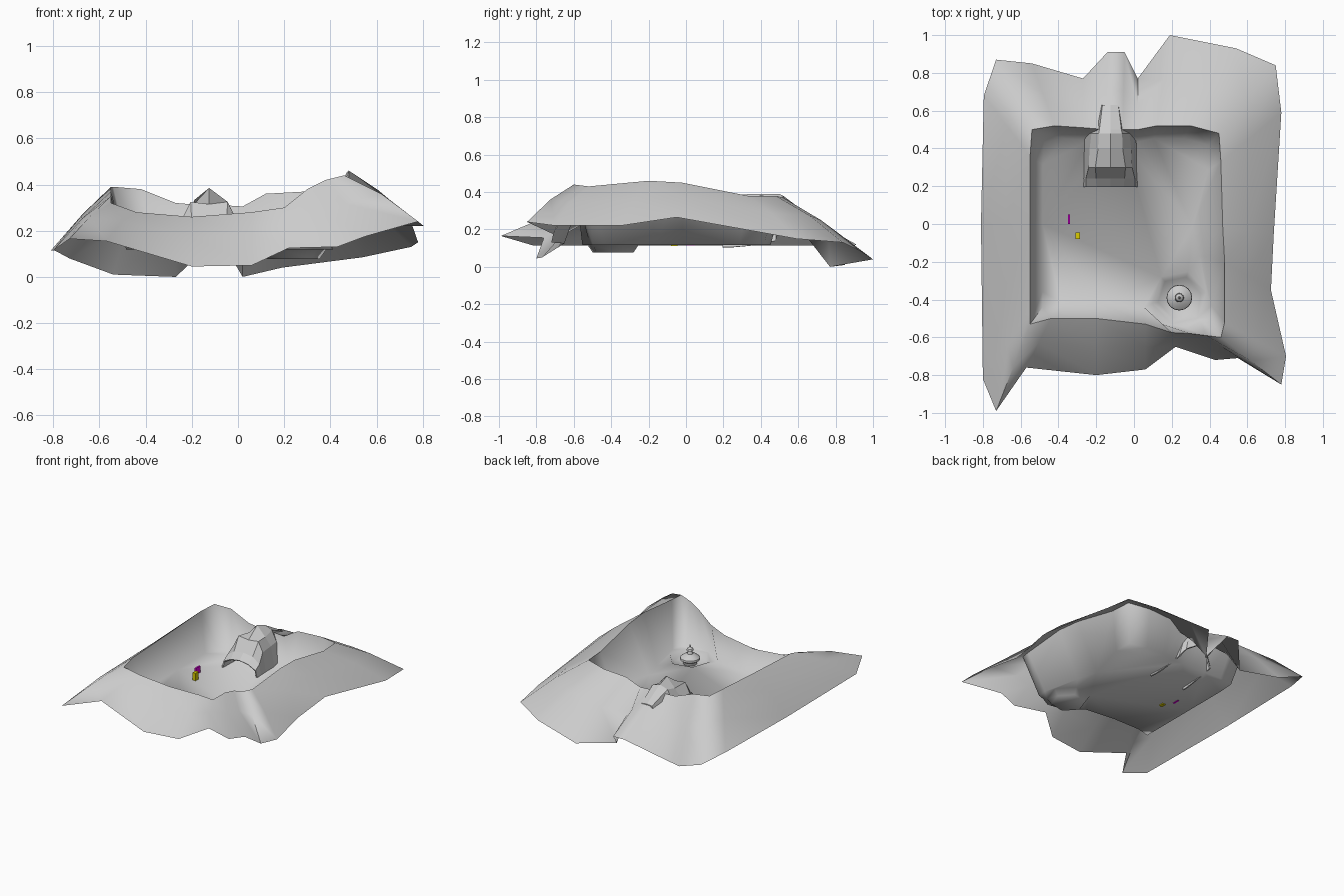
import bpy, bmesh, math
from mathutils import Vector

if "Cube" in bpy.data.objects:
    bpy.data.objects.remove(bpy.data.objects["Cube"])


def make_object(name, bm, smooth=None, color=None):
    me = bpy.data.meshes.new(name)
    bm.to_mesh(me)
    bm.free()
    ob = bpy.data.objects.new(name, me)
    bpy.context.collection.objects.link(ob)
    if color:
        mat = bpy.data.materials.new(name + "_colour")
        mat.diffuse_color = color
        mat.use_nodes = True
        mat.node_tree.nodes["Principled BSDF"].inputs["Base Color"].default_value = mat.diffuse_color
        me.materials.append(mat)
    if smooth:
        bpy.ops.object.select_all(action='DESELECT')
        ob.select_set(True)
        bpy.context.view_layer.objects.active = ob
        bpy.ops.object.shade_smooth_by_angle(angle=math.radians(smooth))
    return ob


def ring(bm, points):
    return [bm.verts.new(p) for p in points]


def bridge(bm, a, b, closed=True):
    n = len(a)
    for i in range(n if closed else n - 1):
        j = (i + 1) % n
        bm.faces.new((a[i], b[i], b[j], a[j]))


# Terrain: each row pairs an outer edge point with the rim crest above it
FLOOR, PIT = 0.118, 0.077
TOWER = Vector((0.24, -0.39))
RIM = [
    (-.73, .87, .08, -.54, .50, .39), (-.54, .85, .01, -.42, .52, .38),
    (-.27, .77, .00, -.27, .51, .32), (-.14, .91, .12, -.15, .50, .31),
    (-.05, .91, .12, -.06, .50, .31), (.02, .77, .00, .02, .50, .305),
    (.19, 1.0, .04, .12, .52, .36), (.54, .93, .085, .30, .52, .37),
    (.75, .84, .13, .45, .48, .38), (.78, .59, .15, .46, .33, .38),
    (.74, -.05, .265, .47, -.02, .45), (.725, -.35, .22, .48, -.20, .46),
    (.805, -.70, .22, .48, -.52, .43), (.78, -.85, .24, .46, -.60, .44),
    (.55, -.71, .175, .38, -.59, .42), (.43, -.72, .13, .30, -.58, .38),
    (.22, -.65, .125, .20, -.575, .30), (.06, -.77, .05, .06, -.53, .28),
    (-.20, -.80, .045, -.20, -.50, .26), (-.57, -.76, .155, -.44, -.50, .28),
    (-.73, -.99, .165, -.55, -.53, .32), (-.80, -.82, .115, -.55, -.43, .35),
    (-.81, 0, .115, -.55, 0, .37), (-.795, .68, .115, -.55, .36, .39)]


def foot(cx, cy):
    p = Vector((cx * .88, cy * (.87 if cy > 0 else .83)))
    p.x = min(p.x, .395 if cy > .2 else .31 if cy > -.1 else .35 if cy > -.3 else .41)
    d = p - TOWER
    if d.length < 0.17:                 # keep the wall clear of the tower pit
        p = TOWER + d.normalized() * 0.17
    return (p.x, p.y, FLOOR)


def slope(r):
    # outer slopes bulge slightly halfway up
    o, c = Vector(r[:3]), Vector(r[3:])
    return (o + c) / 2 + Vector((0, 0, 0.02))


def hexagon(radius, z):
    return [(TOWER.x + radius * math.cos(math.pi / 3 * k + .2),
             TOWER.y + radius * math.sin(math.pi / 3 * k + .2), z) for k in range(6)]


bm = bmesh.new()
outer = ring(bm, [r[:3] for r in RIM])
middle = ring(bm, [slope(r) for r in RIM])
crest = ring(bm, [r[3:] for r in RIM])
base = ring(bm, [foot(r[3], r[4]) for r in RIM])
bridge(bm, outer, middle)
bridge(bm, middle, crest)
bridge(bm, crest, base)

# Basin floor with a six-sided pit under the tower
pit_top = ring(bm, hexagon(.145, FLOOR))
pit_bottom = ring(bm, hexagon(.115, PIT))
bridge(bm, pit_top, pit_bottom)
bm.faces.new(pit_bottom)
edges = []
for loop in (base, pit_top):
    for i, v in enumerate(loop):
        edges.append(bm.edges.get((v, loop[(i + 1) % len(loop)])))
bmesh.ops.triangle_fill(bm, edges=edges, use_beauty=True, normal=(0, 0, 1))
for f in bm.faces:
    f.normal_update()
    if f.normal.z < 0:
        f.normal_flip()
make_object("terrain", bm, smooth=85)

# Hangar: half-profile (base, shoulder, eave, ridge) lofted from front to back
#  y, base half-width, base z, shoulder hw, shoulder z, eave hw, eave z, ridge z
SECTIONS = [
    (.195, .147, .105, .130, .165, .070, .195, .205),
    (.24, .143, .105, .130, .195, .075, .235, .245),
    (.30, .140, .11, .115, .255, .080, .325, .315),
    (.40, .138, .12, .110, .26, .065, .315, .385),
    (.48, .135, .14, .100, .26, .062, .335, .355),
    (.50, .090, .20, .078, .26, .058, .325, .345),
    (.63, .050, .20, .048, .24, .042, .265, .270)]
CX = -0.125
bm = bmesh.new()
loops = []
for y, bw, bz, sw, sz, ew, ez, rz in SECTIONS:
    half = [(bw, bz), (sw, sz), (ew, ez)]
    prof = half + [(0, rz)] + [(-w, z) for w, z in reversed(half)]
    loops.append(ring(bm, [(CX + w, y, z) for w, z in prof]))
for a, b in zip(loops, loops[1:]):
    bridge(bm, a, b, closed=False)
bm.faces.new(loops[-1])
bmesh.ops.recalc_face_normals(bm, faces=bm.faces)
hangar = make_object("hangar", bm)
hangar.modifiers.new("thickness", 'SOLIDIFY').thickness = 0.01

# Tower: lathed drum, saucer, neck and spire
PROFILE = [(.045, .079), (.05, .10), (.068, .112), (.066, .125), (.045, .142), (.02, .152),
           (.014, .172), (.024, .178), (.02, .19), (.006, .2), (.003, .215)]
SEG = 16
bm = bmesh.new()
loops = [ring(bm, [(TOWER.x + r * math.cos(2 * math.pi * k / SEG),
                    TOWER.y + r * math.sin(2 * math.pi * k / SEG), z) for k in range(SEG)])
         for r, z in PROFILE]
for a, b in zip(loops, loops[1:]):
    bridge(bm, a, b)
bm.faces.new(loops[0])
bm.faces.new(loops[-1])
bmesh.ops.recalc_face_normals(bm, faces=bm.faces)
make_object("tower", bm, smooth=35)


# Two coloured markers on the basin floor
def marker(name, center, size, color):
    bm = bmesh.new()
    bmesh.ops.create_cube(bm, size=1)
    bmesh.ops.scale(bm, vec=size, verts=bm.verts)
    bmesh.ops.translate(bm, vec=center, verts=bm.verts)
    make_object(name, bm, color=color)


marker("yellow_marker", (-.298, -.063, .142), (.024, .034, .062), (.7, .6, 0, 1))
marker("magenta_marker", (-.344, .024, .140), (.012, .05, .05), (.7, 0, .7, 1))
